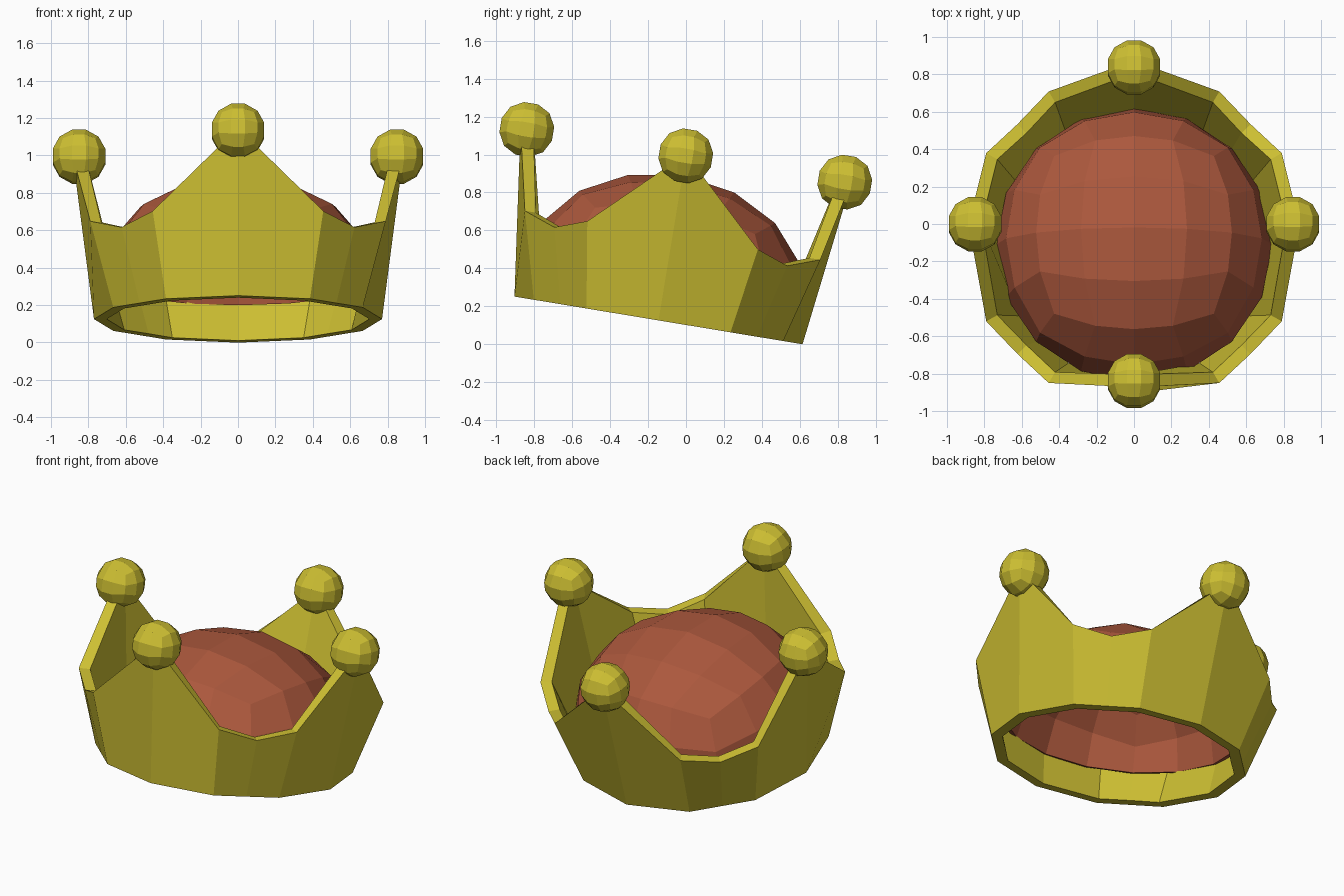
import bpy, bmesh, math
from mathutils import Matrix, Vector

if "Cube" in bpy.data.objects:
    bpy.data.objects.remove(bpy.data.objects["Cube"])

# Whole crown leans back: base centre position and tilt about x
TILT = Matrix.Translation((0, -0.145, 0.125)) @ Matrix.Rotation(math.radians(-9.4), 4, 'X')


def material(name, rgb):
    m = bpy.data.materials.new(name)
    m.diffuse_color = (*rgb, 1)
    m.use_nodes = True
    m.node_tree.nodes["Principled BSDF"].inputs["Base Color"].default_value = m.diffuse_color
    return m


gold = material("gold yellow", (0.61, 0.52, 0.032))
red = material("cushion red", (0.41, 0.097, 0.046))


def finish(bm, name, mat):
    bmesh.ops.recalc_face_normals(bm, faces=bm.faces)
    bm.transform(TILT)
    me = bpy.data.meshes.new(name)
    bm.to_mesh(me)
    bm.free()
    me.materials.append(mat)
    ob = bpy.data.objects.new(name, me)
    bpy.context.collection.objects.link(ob)
    return ob


def quad_sphere(cuts):
    """Unit sphere made of evenly spaced quads."""
    bm = bmesh.new()
    bmesh.ops.create_cube(bm, size=2)
    bmesh.ops.subdivide_edges(bm, edges=bm.edges[:], cuts=cuts, use_grid_fill=True)
    for v in bm.verts:
        v.co = Vector([math.tan(c * math.pi / 4) for c in v.co]).normalized()
    return bm


# Band: 12-sided flaring wall, four points and four valleys
# angle inside a quarter: (base radius, top radius, top height)
C15 = math.cos(math.radians(15))
PROFILE = {0: (0.77, 0.885, 0.89), 30: (0.77, 0.912, 0.455),
           45: (0.77 * C15, 0.912 * C15, 0.395), 60: (0.77, 0.912, 0.455)}
THICK = 0.068
bm = bmesh.new()
columns = []
for quarter in range(4):
    for deg, (rb, rt, h) in PROFILE.items():
        a = math.radians(deg + 90 * quarter)
        columns.append([bm.verts.new((r * math.cos(a), r * math.sin(a), z)) for r, z in
                        ((rb, 0), (rt, h), (rt - THICK, h), (rb - THICK, 0))])
for i, col in enumerate(columns):
    nxt = columns[(i + 1) % len(columns)]
    for k in range(4):
        j = (k + 1) % 4
        bm.faces.new((col[k], nxt[k], nxt[j], col[j]))
finish(bm, "crown_band", gold)

# Cushion: open half dome with a thin shell
bm = quad_sphere(3)
bmesh.ops.delete(bm, geom=[v for v in bm.verts if v.co.z < -0.01], context='VERTS')
bm.transform(Matrix.Translation((0, 0, 0.2)) @ Matrix.Diagonal((0.74, 0.74, 0.575, 1)))
dome = finish(bm, "cushion_dome", red)
shell = dome.modifiers.new("shell", 'SOLIDIFY')
shell.thickness = 0.03
shell.offset = -1

# Balls on the four points
for i, name in enumerate(("right", "back", "left", "front")):
    a = i * math.pi / 2
    bm = quad_sphere(2)
    bm.transform(Matrix.Translation((0.85 * math.cos(a), 0.85 * math.sin(a), 0.88))
                 @ Matrix.Scale(0.15, 4))
    finish(bm, name + "_ball", gold)
